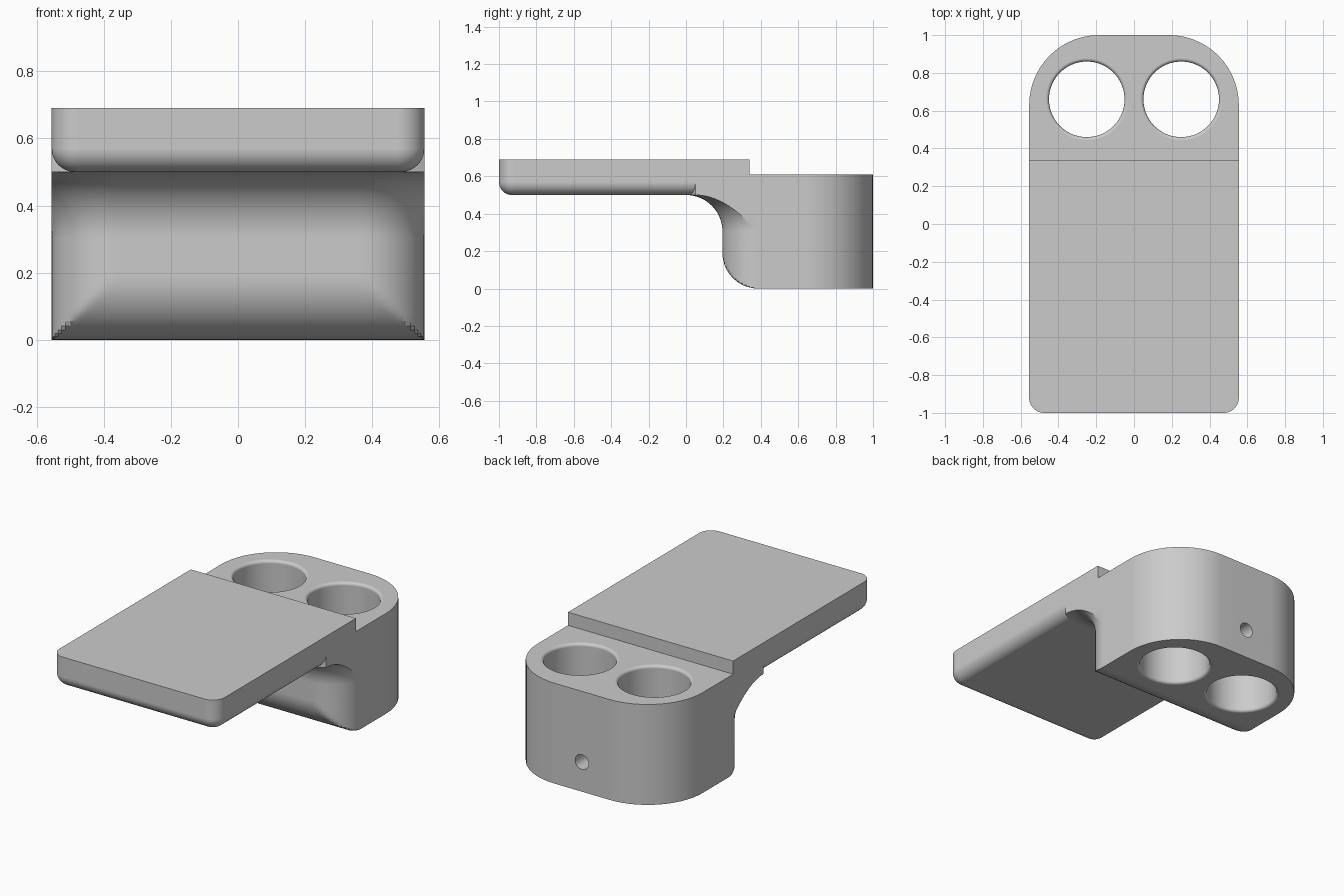
import bpy, bmesh
from math import sin, cos, asin, pi

if "Cube" in bpy.data.objects:
    bpy.data.objects.remove(bpy.data.objects["Cube"])

HALF = 0.555      # half width
FRONT = 0.195     # front face of the block
R = 0.19          # rounding of the block's front and bottom edges
FILLET = 0.195    # hollow curve between block and plate
UNDER = 0.5       # underside of the plate
N = 14            # steps per quarter arc
STEPS = [i / N * pi / 2 for i in range(N + 1)]

grey = bpy.data.materials.new("light_grey")
grey.use_nodes = True
colour = (0.6, 0.6, 0.6, 1)
grey.diffuse_color = colour
grey.node_tree.nodes["Principled BSDF"].inputs["Base Color"].default_value = colour


def loft(name, layers):
    """Skin a stack of closed outlines, each (points, z), and cap the ends."""
    bm = bmesh.new()
    rings = [[bm.verts.new((x, y, z)) for x, y in pts] for pts, z in layers]
    for low, high in zip(rings, rings[1:]):
        for i in range(len(low)):
            bm.faces.new((low[i - 1], low[i], high[i], high[i - 1]))
    bm.faces.new(rings[0][::-1])
    bm.faces.new(rings[-1])
    bmesh.ops.remove_doubles(bm, verts=bm.verts, dist=1e-5)
    bmesh.ops.recalc_face_normals(bm, faces=bm.faces)
    mesh = bpy.data.meshes.new(name)
    bm.to_mesh(mesh)
    bm.free()
    mesh.materials.append(grey)
    obj = bpy.data.objects.new(name, mesh)
    bpy.context.collection.objects.link(obj)
    return obj


def mirrored(half):
    return half + [(-x, y) for x, y in reversed(half)]


def block_outline(spread=0.0, y_min=-1.0):
    """Rounded block footprint, spread outwards at the front, cut at y_min."""
    rad, cx, cy = R + spread, HALF - R, FRONT + R
    sweep = asin(min(1, R / rad)) / (pi / 2)
    half = [(cx + rad * sin(a * sweep), cy - rad * cos(a * sweep)) for a in STEPS]
    half.append((HALF, cy))
    back = 0.37
    half += [(HALF - back + back * cos(a), 1 - back + back * sin(a)) for a in STEPS]
    return mirrored([(x, max(y, y_min)) for x, y in half])


def plate_outline(inset):
    rad = 0.08 - inset
    cx, cy = HALF - 0.08, -0.92
    half = [(cx + rad * sin(a), cy - rad * cos(a)) for a in STEPS]
    return mirrored(half + [(HALF - inset, 0.34)])


def circle(x, y, rad, count=72):
    return [(x + rad * cos(2 * pi * i / count), y + rad * sin(2 * pi * i / count))
            for i in range(count)]


def combine(target, other, operation):
    mod = target.modifiers.new("combine", "BOOLEAN")
    mod.operation, mod.solver, mod.object = operation, "EXACT", other
    bpy.context.view_layer.objects.active = target
    bpy.ops.object.modifier_apply(modifier=mod.name)
    bpy.data.objects.remove(other)


# Block: rounded bottom edge, straight wall, then the hollow curve up to the plate
layers = [(block_outline(y_min=FRONT + R - R * sin(a)), R - R * cos(a)) for a in STEPS]
layers += [(block_outline(FILLET * (1 - cos(a))), UNDER - FILLET + FILLET * sin(a))
           for a in STEPS]
layers.append((block_outline(FILLET), 0.61))
body = loft("bracket_body", layers)

# Plate with a rounded lower edge
soft = 0.07
layers = [(plate_outline(soft * (1 - sin(a))), UNDER + soft * (1 - cos(a))) for a in STEPS]
layers.append((plate_outline(0), 0.69))
combine(body, loft("plate", layers), "UNION")

# Two round through holes with softened rims
rim = 0.018
for side in (-1, 1):
    low = [(rim * (1 - cos(a)), rim * (1 - sin(a))) for a in STEPS[::2]]
    low = [(rim - z, grow) for z, grow in reversed(low)]
    rings = [(-0.05, rim)] + [(rim * (1 - cos(a)), rim * (1 - sin(a))) for a in STEPS[::2]]
    rings += [(0.61 - z, grow) for z, grow in reversed(rings)]
    hole = loft("hole_cutter", [(circle(side * 0.25, 0.66, 0.2 + grow), z)
                                for z, grow in rings])
    combine(body, hole, "DIFFERENCE")

# Small blind screw hole in the back
screw = loft("screw_cutter", [(circle(0, 0, 0.045, 32), z) for z in (-0.2, 0.2)])
screw.rotation_euler.x = pi / 2
screw.location = (0, 1, 0.18)
bpy.context.view_layer.update()
combine(body, screw, "DIFFERENCE")

# Smooth curves, sharp edges
bpy.ops.object.select_all(action="DESELECT")
body.select_set(True)
bpy.context.view_layer.objects.active = body
bpy.ops.object.shade_smooth_by_angle(angle=pi / 6)
normals = body.modifiers.new("even_normals", "WEIGHTED_NORMAL")
normals.keep_sharp = True
